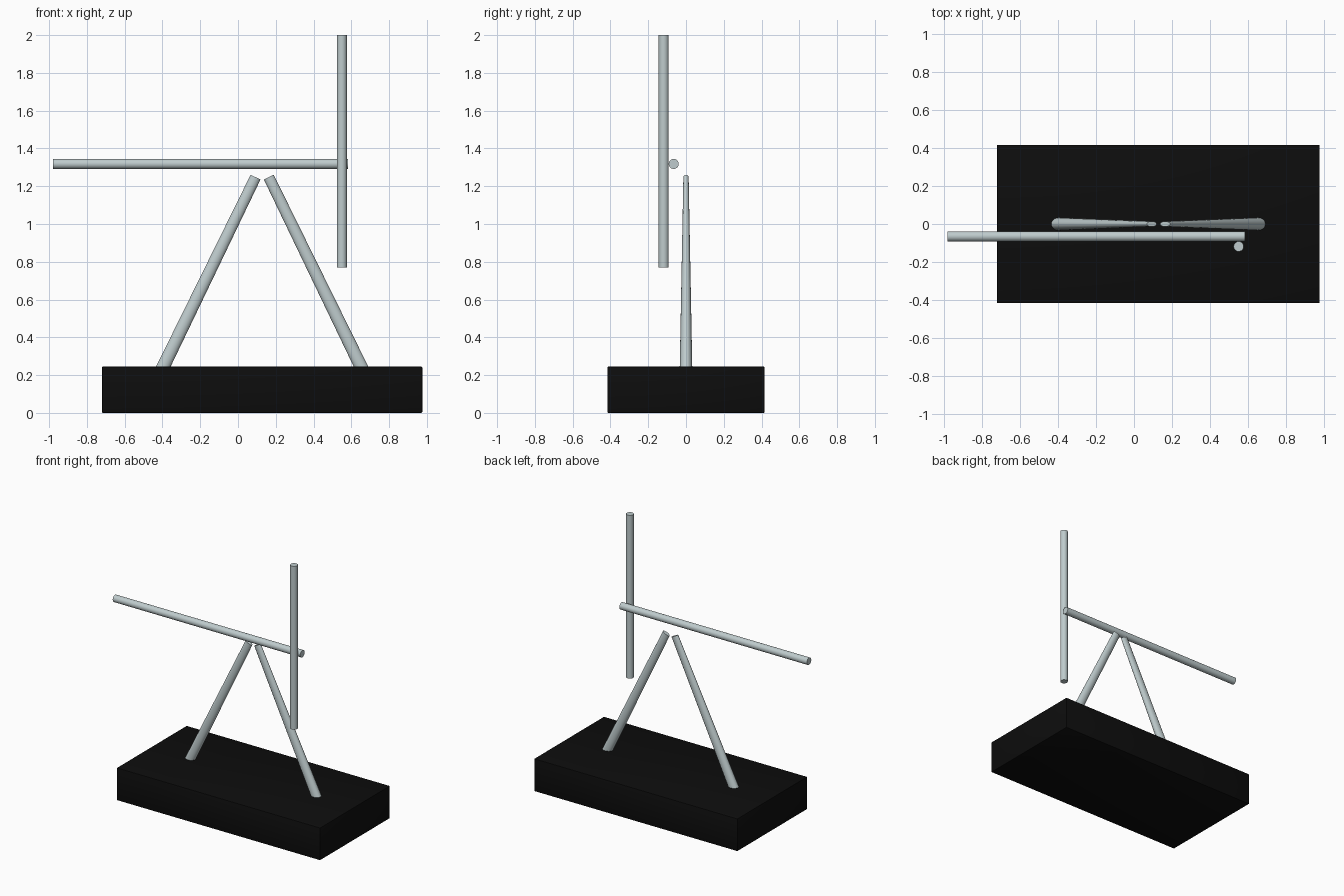
import bpy, bmesh, math
from mathutils import Vector, Matrix

cube = bpy.data.objects.get("Cube")
if cube:
    bpy.data.objects.remove(cube, do_unlink=True)


def material(name, rgb, roughness):
    m = bpy.data.materials.new(name)
    m.use_nodes = True
    m.diffuse_color = (*rgb, 1)
    shader = next(n for n in m.node_tree.nodes if n.type == 'BSDF_PRINCIPLED')
    shader.inputs["Base Color"].default_value = (*rgb, 1)
    shader.inputs["Roughness"].default_value = roughness
    return m


silver = material("pale silver", (0.52, 0.6, 0.61), 0.4)
black = material("black", (0.004, 0.004, 0.004), 0.5)


def finish(name, bm, mat):
    mesh = bpy.data.meshes.new(name)
    bm.to_mesh(mesh)
    bm.free()
    mesh.materials.append(mat)
    obj = bpy.data.objects.new(name, mesh)
    bpy.context.collection.objects.link(obj)
    bpy.ops.object.select_all(action='DESELECT')
    bpy.context.view_layer.objects.active = obj
    obj.select_set(True)
    bpy.ops.object.shade_smooth_by_angle(angle=math.radians(35))
    return obj


def rod(name, start, end, start_radii, end_radii):
    """Round rod from start to end; radii are (in the xz plane, along y)."""
    start, end = Vector(start), Vector(end)
    axis = end - start
    length = axis.length
    bm = bmesh.new()
    bmesh.ops.create_cone(bm, cap_ends=True, segments=32, radius1=1, radius2=1, depth=length)
    for v in bm.verts:
        rx, ry = start_radii if v.co.z < 0 else end_radii
        v.co.x *= rx
        v.co.y *= ry
    # Local z follows the rod, local y stays on world y
    z = axis.normalized()
    y = Vector((0, 1, 0))
    x = y.cross(z)
    frame = Matrix((x, y, z)).transposed().to_4x4()
    bm.transform(Matrix.Translation((start + end) / 2) @ frame)
    return finish(name, bm, silver)


CENTRE = 0.128   # x of the stand's middle

# Heavy base block with slightly softened edges
bm = bmesh.new()
bmesh.ops.create_cube(bm, size=1)
bm.transform(Matrix.Translation((CENTRE, 0, 0.1225)) @ Matrix.Diagonal((1.695, 0.832, 0.245, 1)))
bmesh.ops.bevel(bm, geom=bm.edges[:], offset=0.005, segments=2, profile=0.5, affect='EDGES')
finish("base", bm, black)

# Two leaning legs, thinning towards the top
for side, label in ((1, "left"), (-1, "right")):
    rod(label + "_leg",
        (CENTRE + side * 0.545, 0, 0.2), (CENTRE + side * 0.035, 0, 1.248),
        (0.035, 0.034), (0.029, 0.014))

# Level arm and the upright arm at its end
R = (0.0265, 0.0265)
rod("level_arm", (-0.98, -0.065, 1.318), (0.582, -0.065, 1.318), R, R)
rod("upright_arm", (0.55, -0.118, 0.77), (0.55, -0.118, 2.0), R, R)
